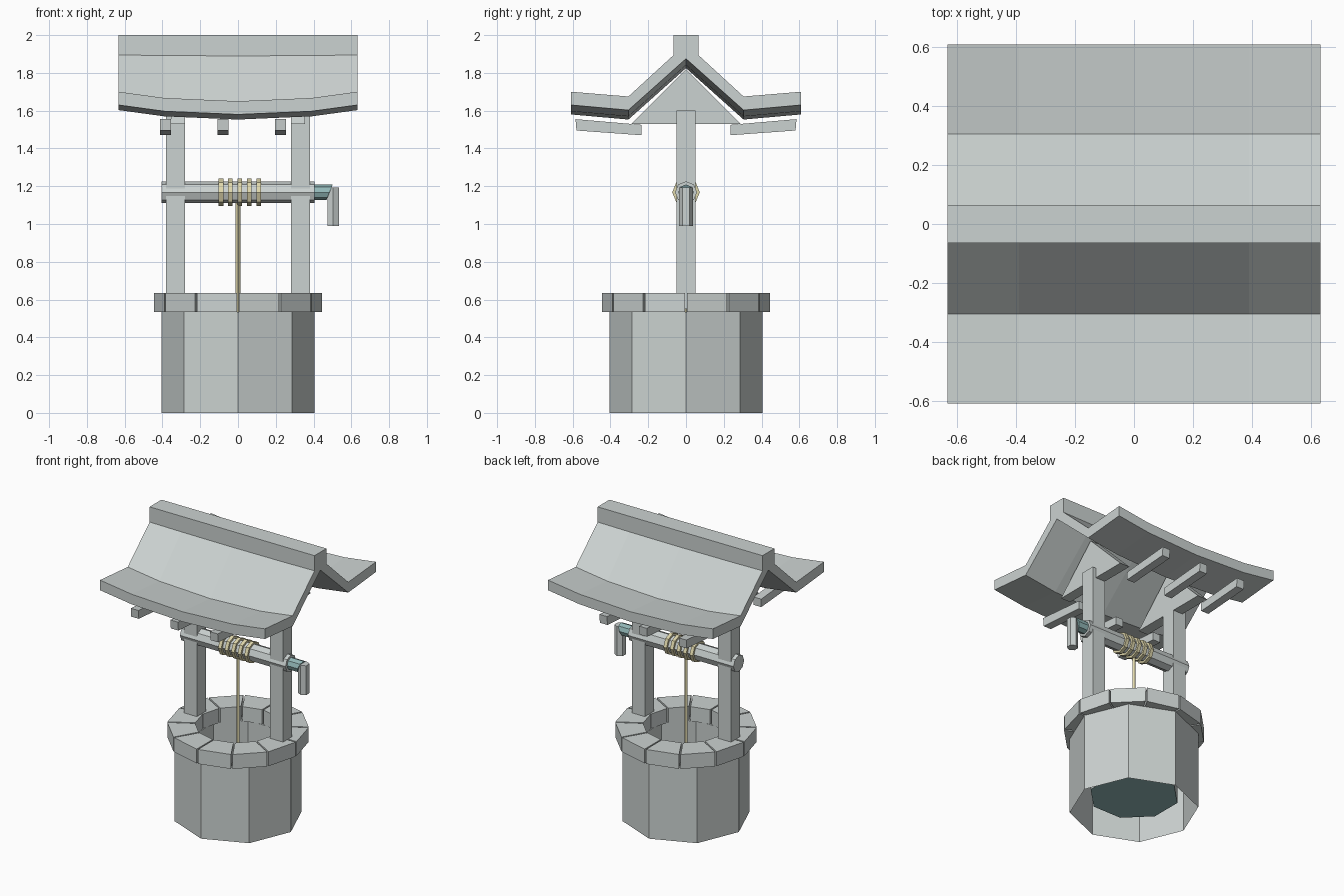
import bpy, bmesh
from math import sin, cos, pi, radians
from mathutils import Vector, Matrix

cube = bpy.data.objects.get("Cube")
if cube:
    bpy.data.objects.remove(cube, do_unlink=True)


def material(name, rgb):
    m = bpy.data.materials.new(name)
    m.use_nodes = True
    color = (*rgb, 1)
    m.diffuse_color = color
    m.node_tree.nodes["Principled BSDF"].inputs["Base Color"].default_value = color
    return m


STONE = material("pale grey", (0.60, 0.645, 0.635))
TEAL = material("dull teal", (0.29, 0.48, 0.48))
ROPE = material("straw yellow", (0.74, 0.68, 0.41))


def loft(name, rings, mat, caps=True):
    """Skin a list of matching point rings; cap both ends if wanted."""
    bm = bmesh.new()
    rows = [[bm.verts.new(p) for p in ring] for ring in rings]
    n = len(rows[0])
    for a, b in zip(rows, rows[1:]):
        for i in range(n):
            j = (i + 1) % n
            bm.faces.new((a[i], a[j], b[j], b[i]))
    if caps:
        bm.faces.new(rows[0][::-1])
        bm.faces.new(rows[-1])
    bmesh.ops.recalc_face_normals(bm, faces=bm.faces)
    mesh = bpy.data.meshes.new(name)
    bm.to_mesh(mesh)
    bm.free()
    mesh.materials.append(mat)
    obj = bpy.data.objects.new(name, mesh)
    bpy.context.collection.objects.link(obj)
    return obj


def polygon(sides, r, turn=0.0):
    return [(r * cos(turn + 2 * pi * i / sides), r * sin(turn + 2 * pi * i / sides))
            for i in range(sides)]


def along_z(pts, z, x=0, y=0):
    return [(x + a, y + b, z) for a, b in pts]


def along_x(pts, x, z=0):
    return [(x, a, z + b) for a, b in pts]


def box(name, x0, x1, y0, y1, z0, z1, mat=STONE):
    base = [(x0, y0), (x1, y0), (x1, y1), (x0, y1)]
    return loft(name, [along_z(base, z0), along_z(base, z1)], mat)


# Well wall: open shell with an inner shaft, and the water in it
outer = polygon(8, 0.405)
inner = polygon(8, 0.285, pi / 8)
loft("well_wall", [along_z(outer, 0), along_z(outer, 0.535),
                   along_z(inner, 0.535), along_z(inner, 0.1)], STONE, caps=False)
loft("water", [along_z(inner, 0.1), along_z(inner, 0.105)], TEAL)

# Rim of separate stone blocks with narrow gaps
BLOCKS = 12
for k in range(BLOCKS):
    pts = []
    for r, side in ((0.27, 0), (0.445, 0), (0.445, 1), (0.27, 1)):
        a = 2 * pi * (k + side) / BLOCKS
        gap = 0.005 * (1 - 2 * side)
        pts.append((r * cos(a) - gap * sin(a), r * sin(a) + gap * cos(a)))
    loft(f"rim_block_{k + 1}", [along_z(pts, 0.535), along_z(pts, 0.635)], STONE)

# Posts and gable boards
for name, s in (("left", 1), ("right", -1)):
    box(f"{name}_post", s * 0.28, s * 0.38, -0.05, 0.05, 0.55, 1.6)
    gable = [(-0.29, 1.53), (0.29, 1.53), (0, 1.82)]
    loft(f"{name}_gable", [along_x(gable, s * 0.281), along_x(gable, s * 0.355)], STONE)

# Roof with ridge, sagging toward the middle: (y, z, share of sag)
half = [(0.065, 2.0, 0), (0.065, 1.895, 0.1), (0.305, 1.675, 1), (0.608, 1.70, 1),
        (0.608, 1.63, 1), (0.305, 1.603, 1)]
profile = half + [(0, 1.875, 1)] + [(-y, z, w) for y, z, w in reversed(half)]
stations = [(-0.632, 0), (-0.39, 0.033), (0, 0.05), (0.39, 0.033), (0.632, 0)]
loft("roof", [[(x, y, z - sag * w) for y, z, w in profile] for x, sag in stations], STONE)

# Rafters under both eaves
rafter = [(0.235, 1.47), (0.58, 1.495), (0.585, 1.555), (0.235, 1.525)]
for i, x in enumerate((-0.383, -0.08, 0.225)):
    for name, s in (("back", 1), ("front", -1)):
        pts = [(s * y, z) for y, z in rafter]
        loft(f"{name}_rafter_{i + 1}", [along_x(pts, x - 0.029), along_x(pts, x + 0.029)], STONE)

# Axle with rope coils
AXLE_Z = 1.168
axle = polygon(8, 0.058)
loft("axle", [along_x(axle, -0.405, AXLE_Z), along_x(axle, 0.405, AXLE_Z)], STONE)
coil = polygon(8, 0.073)
for i in range(5):
    x = -0.09 + 0.05 * i
    loft(f"rope_coil_{i + 1}", [along_x(coil, x - 0.012, AXLE_Z),
                                along_x(coil, x + 0.012, AXLE_Z)], ROPE)

# Hanging rope
strand = polygon(4, 0.012)
loft("hanging_rope", [along_z(strand, 0.2), along_z(strand, 1.12)], ROPE)

# Crank: teal elbow with a mitred end, and a hexagonal handle
arm = polygon(8, 0.041)
mitre = [(0.485 + b * 0.4, a, AXLE_Z + b) for a, b in arm]
loft("crank_arm", [along_x(arm, 0.40, AXLE_Z), mitre], TEAL)
grip = polygon(6, 0.036, pi / 6)
loft("crank_handle", [along_z(grip, 0.99, 0.504), along_z(grip, 1.193, 0.504)], STONE)
